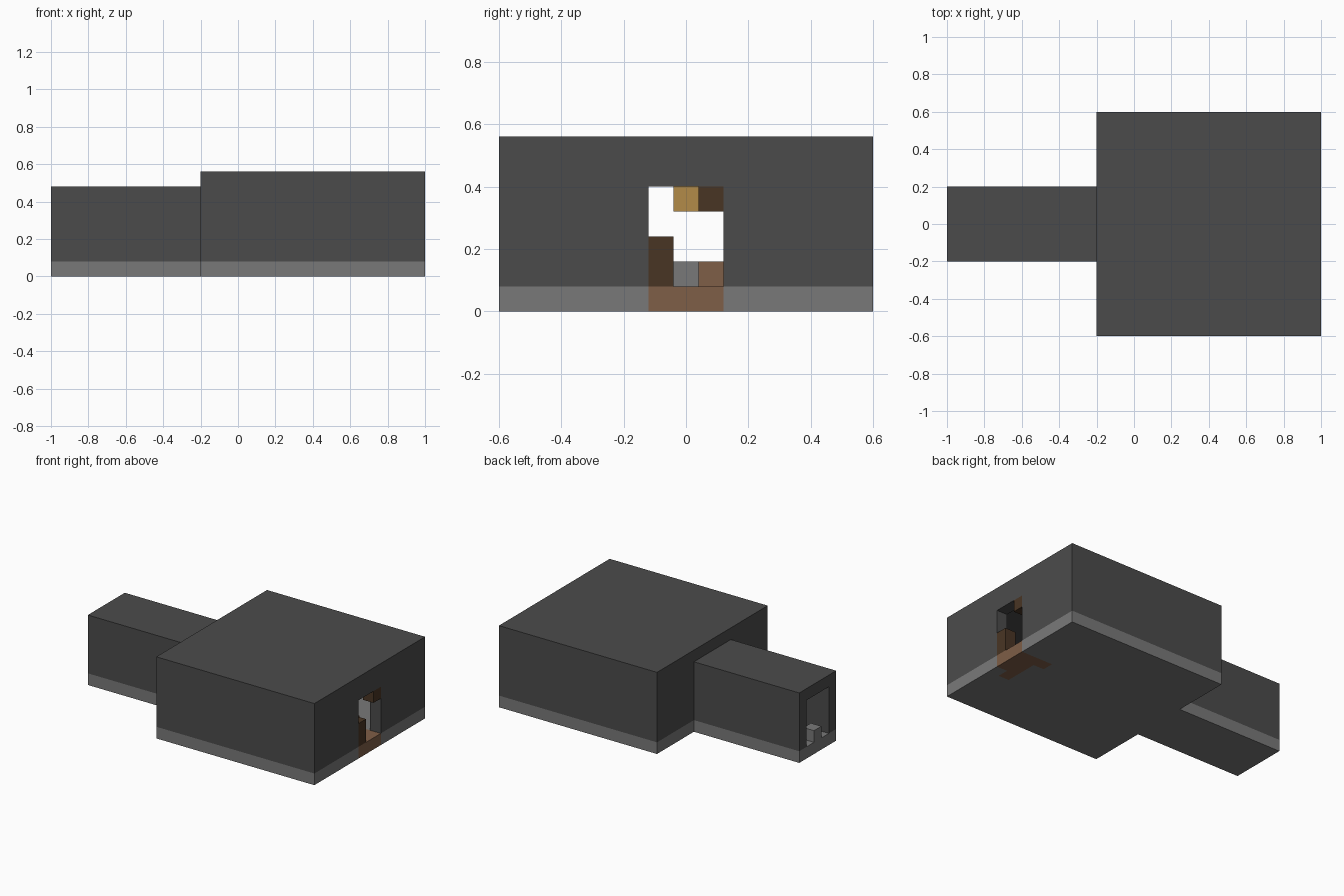
import bpy
import bmesh
from mathutils import Matrix, Vector

if "Cube" in bpy.data.objects:
    bpy.data.objects.remove(bpy.data.objects["Cube"])

U = 0.08  # one block


def material(name, hex_color):
    def linear(c):
        return c / 12.92 if c <= 0.04045 else ((c + 0.055) / 1.055) ** 2.4
    rgb = [linear(int(hex_color[i:i + 2], 16) / 255) for i in (0, 2, 4)]
    mat = bpy.data.materials.new(name)
    mat.use_nodes = True
    mat.diffuse_color = (*rgb, 1)
    bsdf = mat.node_tree.nodes["Principled BSDF"]
    bsdf.inputs["Base Color"].default_value = (*rgb, 1)
    bsdf.inputs["Roughness"].default_value = 0.9
    return mat


DARK_STONE = material("dark stone", "4b4b4b")
LIGHT_STONE = material("light stone", "797979")
DIRT = material("brown dirt", "7f5e47")
DARK_WOOD = material("dark wood", "493524")
GOLD = material("golden wood", "b28b49")


def finish(name, bm, *mats):
    mesh = bpy.data.meshes.new(name)
    bm.to_mesh(mesh)
    bm.free()
    for mat in mats:
        mesh.materials.append(mat)
    obj = bpy.data.objects.new(name, mesh)
    bpy.context.collection.objects.link(obj)
    return obj


def box(name, mat, x, y, z, mirror=False):
    """Box given by block ranges along each axis, optionally mirrored across y."""
    bm = bmesh.new()
    for side in ((1, -1) if mirror else (1,)):
        ys = sorted((y[0] * side, y[1] * side))
        spans = (x, ys, z)
        centre = Vector([(a + b) / 2 * U for a, b in spans])
        size = Vector([(b - a) * U for a, b in spans])
        bmesh.ops.create_cube(bm, size=1, matrix=Matrix.Translation(centre) @ Matrix.Diagonal((*size, 1)))
    return finish(name, bm, mat)


# Extents in blocks
FAR, JOIN, END = -12.5, -2.5, 12.5
ROOM, HALL, DOOR = 7.5, 2.5, 1.5

# Room floor, one face per block, with a dirt patch at the entrance
dirt = {(0, -1), (0, 0), (0, 1), (1, -2), (1, -1), (1, 0), (1, 1), (2, 1)}
bm = bmesh.new()
bmesh.ops.create_grid(bm, x_segments=15, y_segments=15, size=ROOM * U,
                      matrix=Matrix.Translation(((JOIN + END) / 2 * U, 0, 0)))
top = bmesh.ops.extrude_face_region(bm, geom=bm.faces[:], use_keep_orig=True)
bmesh.ops.translate(bm, vec=(0, 0, U),
                    verts=[g for g in top["geom"] if isinstance(g, bmesh.types.BMVert)])
bmesh.ops.recalc_face_normals(bm, faces=bm.faces[:])
for face in bm.faces:
    c = (face.calc_center_median() - face.normal * U * 0.5) / U
    if (int(END - c.x), round(c.y)) in dirt:
        face.material_index = 1
finish("room_floor", bm, LIGHT_STONE, DIRT)

# Room shell
box("room_side_walls", DARK_STONE, (JOIN, END), (ROOM - 1, ROOM), (1, 6), True)
box("room_roof", DARK_STONE, (JOIN, END), (-ROOM, ROOM), (6, 7))
for label, x0 in (("entrance", END - 1), ("inner", JOIN)):
    box(label + "_wall", DARK_STONE, (x0, x0 + 1), (DOOR, ROOM - 1), (1, 6), True)
    box(label + "_lintel", DARK_STONE, (x0, x0 + 1), (-DOOR, DOOR), (5, 6))

# Corridor
box("corridor_floor", LIGHT_STONE, (FAR, JOIN), (-HALL, HALL), (0, 1))
box("corridor_walls", DARK_STONE, (FAR, JOIN), (DOOR, HALL), (1, 5), True)
box("corridor_roof", DARK_STONE, (FAR, JOIN), (-HALL, HALL), (5, 6))

# Broken door remains and loose blocks
box("broken_door_lower", DARK_WOOD, (END - 1, END), (-DOOR, -0.5), (1, 3))
box("broken_door_upper", DARK_WOOD, (END - 1, END), (0.5, DOOR), (4, 5))
box("hanging_lamp", GOLD, (JOIN, JOIN + 1), (-0.5, 0.5), (4, 5))
box("dirt_block", DIRT, (END - 3, END - 2), (0.5, DOOR), (1, 2))
box("corridor_rubble", LIGHT_STONE, (FAR, FAR + 1), (-0.5, 0.5), (1, 2))
